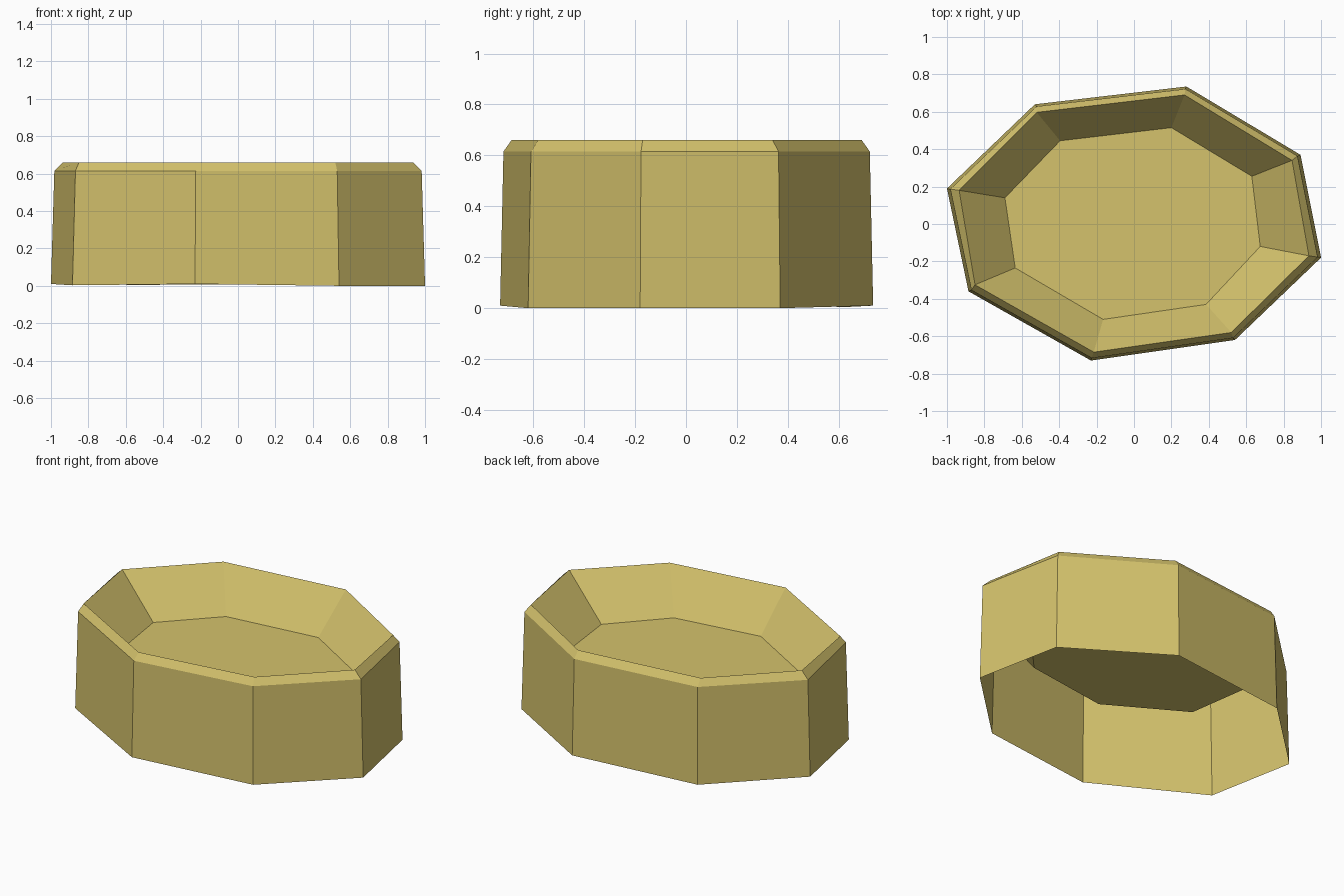
import bpy, bmesh

if "Cube" in bpy.data.objects:
    bpy.data.objects.remove(bpy.data.objects["Cube"])

gold = bpy.data.materials.new("straw gold")
gold.diffuse_color = (0.66, 0.54, 0.15, 1)
gold.use_nodes = True
gold.node_tree.nodes["Principled BSDF"].inputs["Base Color"].default_value = gold.diffuse_color

# Eight-sided outlines, read anticlockwise from above
foot = [(-1, .19), (-.885, -.36), (-.23, -.73), (.54, -.62),
        (1, -.18), (.89, .37), (.28, .735), (-.53, .64)]
foot_z = [.01, .003, .01, 0, 0, 0, .01, .005]
lip = [(-.935, .18), (-.85, -.325), (-.215, -.685), (.52, -.58),
       (.935, -.17), (.845, .34), (.27, .69), (-.52, .597)]
floor = [(-.69, .14), (-.635, -.235), (-.165, -.51), (.385, -.43),
         (.675, -.12), (.63, .255), (.2, .515), (-.395, .445)]

bm = bmesh.new()


def ring(points, heights, scale=1):
    return [bm.verts.new((x * scale, y * scale, z)) for (x, y), z in zip(points, heights)]


# Outer wall, bevelled rim, sloping inner wall, basin floor (underside open)
rings = [ring(foot, foot_z),
         ring(foot, [.615] * 8, .982),
         ring(lip, [.66] * 8),
         ring(floor, [.405] * 8)]
for low, high in zip(rings, rings[1:]):
    for i in range(8):
        j = (i + 1) % 8
        bm.faces.new((low[i], low[j], high[j], high[i]))
bm.faces.new(rings[-1])

mesh = bpy.data.meshes.new("basin")
bm.to_mesh(mesh)
bm.free()
mesh.materials.append(gold)
bpy.context.collection.objects.link(bpy.data.objects.new("basin", mesh))
